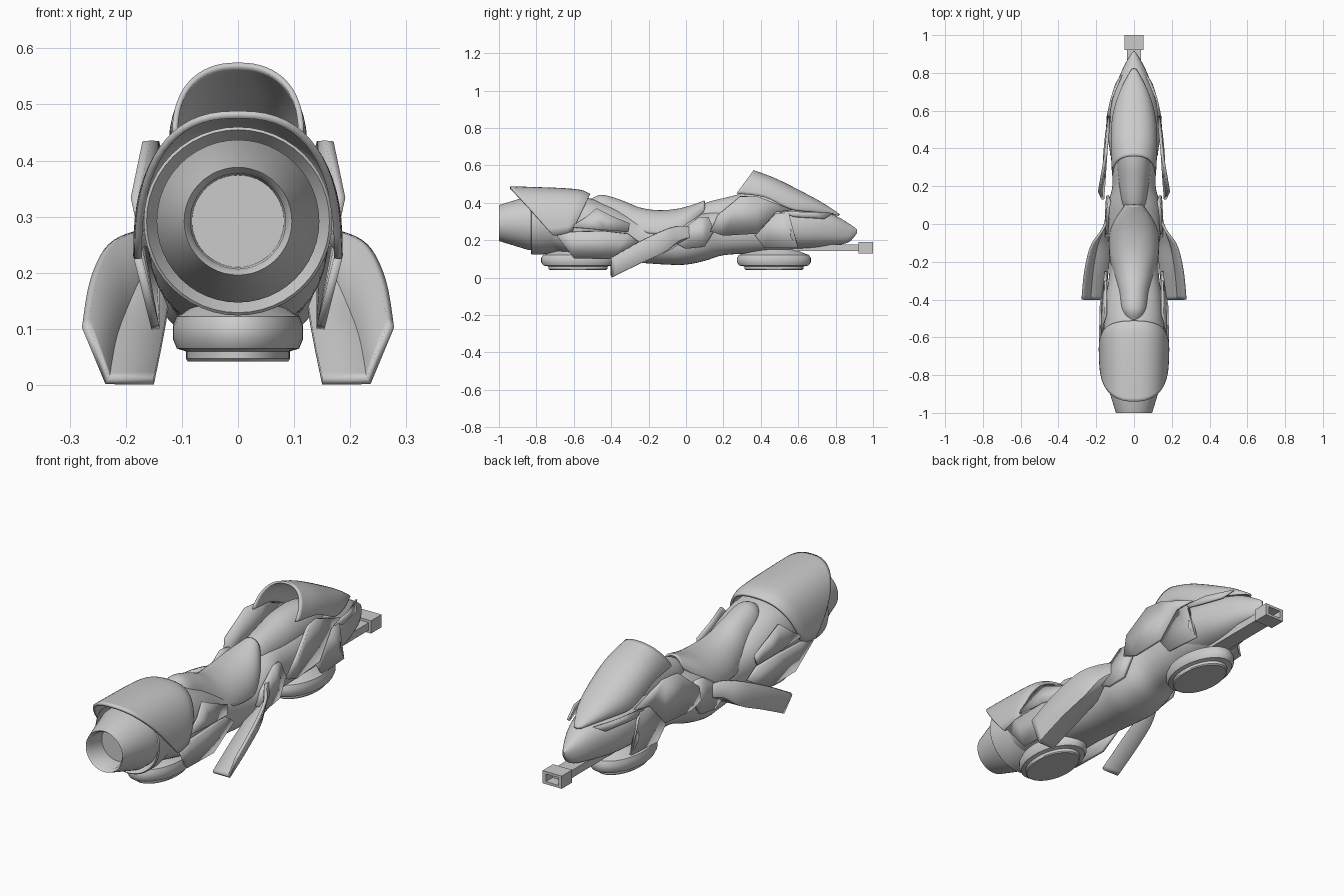
import bpy, bmesh, math
from mathutils import Vector

if "Cube" in bpy.data.objects:
    bpy.data.objects.remove(bpy.data.objects["Cube"])


def spline(rows, n):
    """Smoothly interpolate a table of parameters, n steps per span."""
    rows = [Vector(r) for r in rows]
    out = []
    for i in range(len(rows) - 1):
        p0, p1 = rows[max(i - 1, 0)], rows[i]
        p2, p3 = rows[i + 1], rows[min(i + 2, len(rows) - 1)]
        for k in range(n):
            t = k / n
            out.append(p1 + 0.5 * t * (p2 - p0 + t * (2 * p0 - 5 * p1 + 4 * p2 - p3
                       + t * (3 * p1 - p0 - 3 * p2 + p3))))
    return out + [rows[-1]]


def spow(v, e):
    return math.copysign(abs(v) ** e, v)


def finish(name, bm, thickness=0.0, mirror=False, angle=35):
    bmesh.ops.remove_doubles(bm, verts=bm.verts, dist=1e-5)
    bmesh.ops.recalc_face_normals(bm, faces=bm.faces)
    me = bpy.data.meshes.new(name)
    bm.to_mesh(me)
    bm.free()
    ob = bpy.data.objects.new(name, me)
    bpy.context.collection.objects.link(ob)
    bpy.ops.object.select_all(action='DESELECT')
    ob.select_set(True)
    bpy.context.view_layer.objects.active = ob
    bpy.ops.object.shade_smooth_by_angle(angle=math.radians(angle))
    if thickness:
        s = ob.modifiers.new("Thickness", 'SOLIDIFY')
        s.thickness, s.offset = thickness, 0
    if mirror:
        ob.modifiers.new("Mirror", 'MIRROR')
    return ob


def loft(name, rings, closed=True, caps=True, **kw):
    bm = bmesh.new()
    vs = [[bm.verts.new(p) for p in r] for r in rings]
    n = len(rings[0])
    for a, b in zip(vs, vs[1:]):
        for i in range(n if closed else n - 1):
            j = (i + 1) % n
            bm.faces.new((a[i], a[j], b[j], b[i]))
    if caps:
        bm.faces.new(vs[0])
        bm.faces.new(vs[-1])
    return finish(name, bm, **kw)


def body(name, rows, power=2.3, seg=40):
    """Closed tube; rows are y, half width, bottom z, top z."""
    rings = []
    for y, w, zb, zt in spline(rows, 5):
        rings.append([(w * spow(math.cos(a), 2 / power), y,
                       (zb + zt) / 2 + (zt - zb) / 2 * spow(math.sin(a), 2 / power))
                      for a in (math.tau * i / seg for i in range(seg))])
    return loft(name, rings)


def arch(name, rows, power, thickness, caps=False, seg=32):
    """Arched sheet; rows are ridge y, ridge z, half width, base y, base z."""
    rings = []
    for yr, zr, w, yb, zb in spline(rows, 5):
        ring = []
        for i in range(seg + 1):
            a = math.pi * (i / seg - 0.5)
            c = max(math.cos(a), 0) ** (2 / power)
            ring.append((w * spow(math.sin(a), 2 / power), yb + (yr - yb) * c, zb + (zr - zb) * c))
        rings.append(ring)
    return loft(name, rings, closed=False, caps=caps, thickness=thickness)


def lathe(name, profile, place, seg=48):
    rings = [[place(r * math.cos(a), r * math.sin(a), h)
              for a in (math.tau * i / seg for i in range(seg))] for r, h in profile]
    return loft(name, rings)


def plate(name, pts, thickness=0.015):
    bm = bmesh.new()
    f = bm.faces.new([bm.verts.new(p) for p in pts])
    bmesh.ops.triangulate(bm, faces=[f])
    return finish(name, bm, thickness=thickness, mirror=True)


# Main hull
body("hull", [(-.78, .145, .16, .42), (-.65, .16, .13, .43), (-.52, .16, .10, .425),
              (-.40, .15, .095, .385), (-.25, .13, .08, .32), (-.10, .135, .07, .30),
              (0, .148, .07, .32), (.10, .14, .09, .35), (.20, .115, .12, .37),
              (.35, .12, .13, .39), (.50, .12, .14, .38), (.70, .07, .17, .33)])

# Tank between seat and windshield
body("tank", [(.08, .05, .25, .385), (.12, .065, .25, .405), (.22, .08, .24, .43),
              (.34, .09, .24, .455), (.48, .09, .24, .45), (.62, .07, .24, .38)], power=2)

# Pointed nose fairing
body("nose", [(.36, .125, .155, .39), (.50, .138, .153, .39), (.65, .12, .155, .37),
              (.78, .078, .17, .34), (.87, .035, .19, .29), (.915, .004, .24, .258)])

# Seat saddle
arch("seat", [(-.505, .415, .03, -.50, .39), (-.45, .437, .062, -.45, .36),
              (-.35, .41, .078, -.36, .30), (-.25, .37, .10, -.27, .255),
              (-.15, .355, .122, -.18, .235), (-.05, .362, .124, -.06, .24),
              (.03, .382, .095, .02, .29), (.10, .407, .04, .10, .36)], 2.1, .012)

# Rear cowl over the engine
arch("rear_cowl", [(-.94, .482, .178, -.71, .225), (-.80, .478, .180, -.68, .228),
                   (-.65, .472, .180, -.65, .235), (-.56, .462, .178, -.63, .24),
                   (-.515, .442, .168, -.61, .25)], 2.5, .013)

# Windshield
arch("windshield", [(.36, .57, .112, .27, .45), (.48, .525, .118, .42, .43),
                    (.62, .455, .11, .56, .365), (.73, .395, .072, .69, .352),
                    (.82, .335, .012, .81, .335)], 2.3, .01)

# Engine nozzle
lathe("nozzle", [(.082, -.90), (.085, -.985), (.096, -1), (.145, -.84), (.145, -.80),
                 (.163, -.83), (.168, -.825), (.168, -.77), (.15, -.65)],
      lambda u, v, h: (u, h, .292 + v))

# Hover pads, front and rear
pad = [(.60, .15), (.82, .13), (.95, .122), (1, .105), (1, .082), (.94, .065),
       (.80, .06), (.80, .047), (.77, .042)]
for label, yc in (("rear", -.577), ("front", .47)):
    lathe(label + "_hover_pad", pad, lambda u, v, h, c=yc: (.116 * u, c + .197 * v, h))

# Side fins: folded sheets sweeping out and down
fin = spline([(.03, .135, .27, .14, .22, .13, .20), (-.04, .172, .276, .17, .20, .125, .175),
              (-.12, .225, .252, .198, .14, .125, .14), (-.25, .257, .19, .22, .08, .135, .08),
              (-.40, .272, .105, .233, .007, .15, .007)], 5)
loft("side_fin", [[(xa, y, za), (xb, y, zb), (xc, y, zc)] for y, xa, za, xb, zb, xc, zc in fin],
     closed=False, caps=False, thickness=.014, mirror=True)

# Side panels, rear
plate("rear_side_panel", [(.178, -.69, .225), (.178, -.62, .245), (.175, -.44, .25),
                          (.155, -.31, .235), (.148, -.25, .19), (.147, -.40, .10), (.148, -.60, .105)])
plate("rear_upper_panel", [(.172, -.62, .27), (.168, -.54, .32), (.15, -.48, .37), (.148, -.40, .33),
                           (.15, -.30, .29), (.155, -.31, .245), (.168, -.44, .255)], .012)

# Side panels, front
plate("front_side_panel", [(.184, .17, .335), (.163, .29, .435), (.148, .38, .435),
                           (.13, .57, .362), (.145, .48, .35), (.155, .38, .235),
                           (.16, .20, .225), (.165, .13, .25)])
plate("front_lower_panel", [(.15, .37, .225), (.143, .48, .345), (.14, .55, .345),
                            (.142, .56, .22), (.13, .60, .158), (.142, .42, .158)], .012)
plate("nose_strip", [(.14, .50, .352), (.12, .66, .352), (.065, .79, .345),
                     (.095, .74, .315), (.138, .58, .325)], .01)

# Mid body bulge beside the seat
plate("mid_side_panel", [(.146, -.07, .19), (.143, -.03, .25), (.138, .07, .325), (.13, .12, .325),
                         (.14, .15, .25), (.143, .10, .165), (.148, 0, .155)], .016)


# Front probe: square bar with a hollow tip
def frame(y, w, h, zc=.16):
    return [(-w, y, zc - h), (w, y, zc - h), (w, y, zc + h), (-w, y, zc + h)]


loft("probe_bar", [frame(.55, .038, .018), frame(.94, .038, .018)])
loft("probe_tip", [frame(.922, .05, .03), frame(1, .05, .03), frame(1, .033, .018),
                   frame(.95, .033, .018)])
